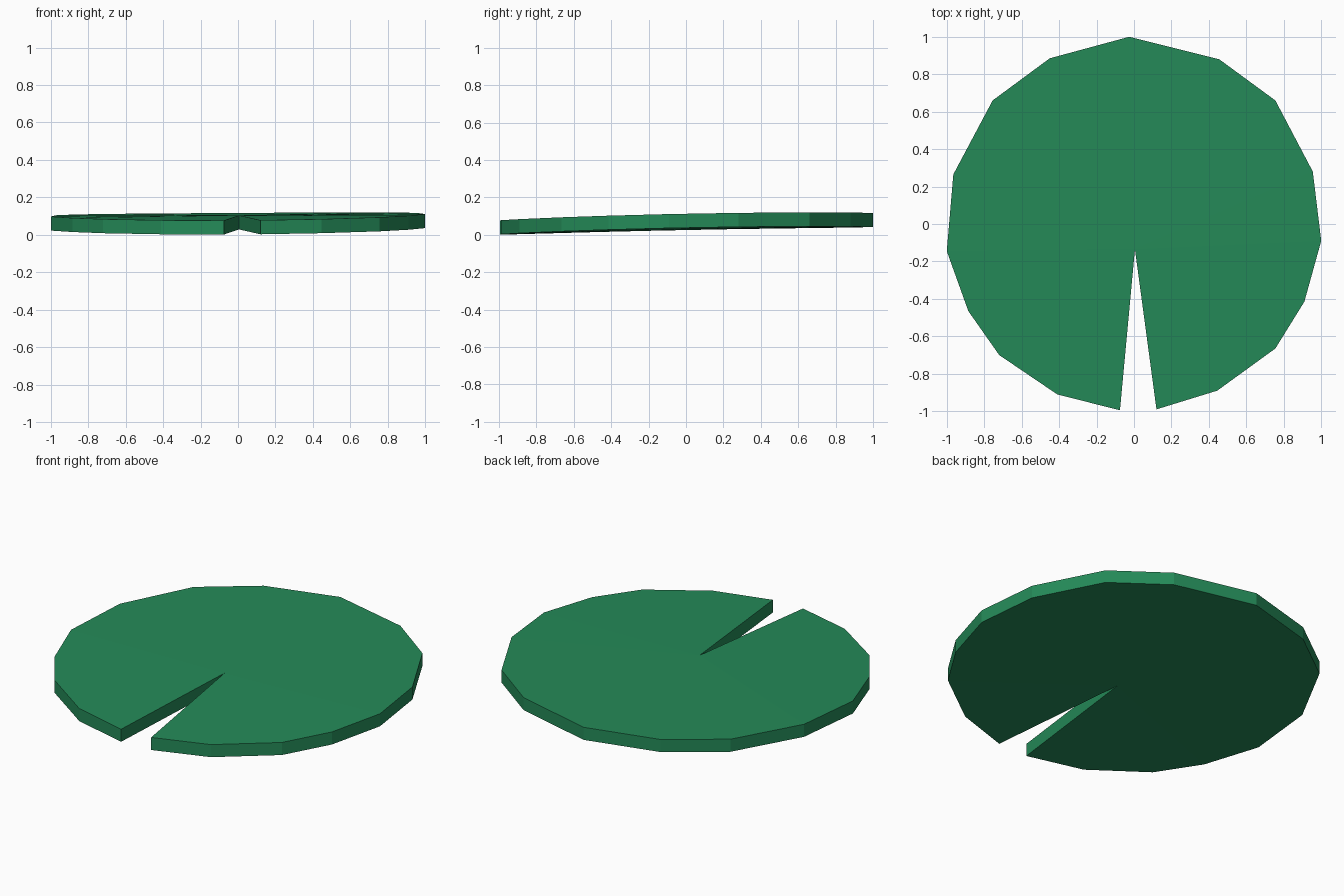
import bpy, bmesh

cube = bpy.data.objects.get("Cube")
if cube:
    bpy.data.objects.remove(cube, do_unlink=True)

THICKNESS = 0.075

# Leaf rim, running from one side of the notch round to the other
RIM = [(0.12, -0.99), (0.445, -0.89), (0.755, -0.665), (0.91, -0.415),
       (1.0, -0.09), (0.955, 0.28), (0.755, 0.66), (0.455, 0.88),
       (-0.025, 1.0), (-0.45, 0.885), (-0.755, 0.66), (-0.965, 0.265),
       (-1.0, -0.145), (-0.885, -0.465), (-0.72, -0.7), (-0.41, -0.91),
       (-0.075, -0.995)]
NOTCH = (0.005, -0.135)


def underside(x, y):
    """Height of the gently drooping underside."""
    return 0.0315 + 0.006 * x + 0.02 * y - 0.01 * y * y


# Leaf surface: triangles fanned out from the tip of the notch
bm = bmesh.new()
tip = bm.verts.new((*NOTCH, underside(*NOTCH)))
rim = [bm.verts.new((x, y, underside(x, y))) for x, y in RIM]
for a, b in zip(rim, rim[1:]):
    bm.faces.new((tip, a, b))

# Thickness: raise a copy of the surface and close the sides
raised = bmesh.ops.extrude_face_region(bm, geom=bm.faces[:], use_keep_orig=True)
top = [g for g in raised["geom"] if isinstance(g, bmesh.types.BMVert)]
bmesh.ops.translate(bm, verts=top, vec=(0, 0, THICKNESS))
bmesh.ops.recalc_face_normals(bm, faces=bm.faces[:])

mesh = bpy.data.meshes.new("lily_pad")
bm.to_mesh(mesh)
bm.free()
pad = bpy.data.objects.new("lily_pad", mesh)
bpy.context.collection.objects.link(pad)

# Leaf colour
green = bpy.data.materials.new("leaf_green")
green.use_nodes = True
colour = (0.018, 0.255, 0.098, 1)
green.diffuse_color = colour
green.node_tree.nodes["Principled BSDF"].inputs["Base Color"].default_value = colour
mesh.materials.append(green)
